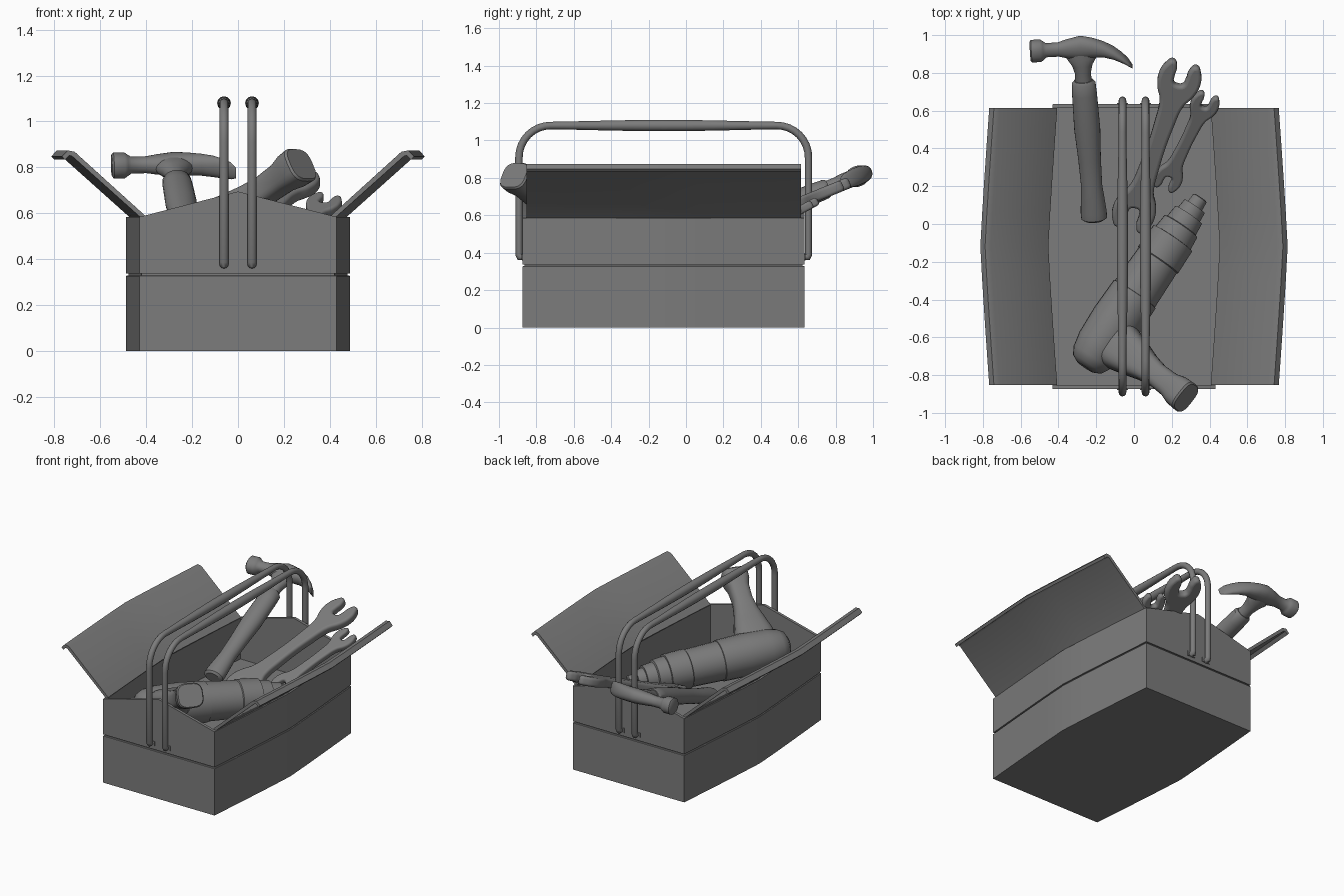
import bpy, bmesh, math
from mathutils import Vector, Matrix

if "Cube" in bpy.data.objects:
    bpy.data.objects.remove(bpy.data.objects["Cube"])

Y0, Y1 = -0.874, 0.634          # front and back of the box
YC, YH = (Y0 + Y1) / 2, (Y1 - Y0) / 2
GREY = bpy.data.materials.new("dark_grey")
GREY.diffuse_color = (0.2, 0.2, 0.2, 1)
GREY.use_nodes = True
GREY.node_tree.nodes["Principled BSDF"].inputs["Base Color"].default_value = GREY.diffuse_color


def bulge(y):
    return 0.057 * (1 - abs((y - YC) / YH) ** 1.12)


def loft(name, rings, closed=False, mat=None, angle=35):
    """Skin a list of equal point rings; cap the ends or close the loop."""
    bm = bmesh.new()
    vs = [[bm.verts.new(p) for p in r] for r in rings]
    n, m = len(rings[0]), len(rings)
    for i in range(m if closed else m - 1):
        a, b = vs[i], vs[(i + 1) % m]
        for k in range(n):
            bm.faces.new((a[k], a[(k + 1) % n], b[(k + 1) % n], b[k]))
    if not closed:
        bm.faces.new(vs[0][::-1])
        bm.faces.new(vs[-1])
    bmesh.ops.recalc_face_normals(bm, faces=bm.faces)
    me = bpy.data.meshes.new(name)
    bm.to_mesh(me)
    bm.free()
    ob = bpy.data.objects.new(name, me)
    bpy.context.collection.objects.link(ob)
    if mat:
        ob.matrix_world = mat
    smooth(ob, angle)
    return ob


def smooth(ob, angle=35):
    bpy.ops.object.select_all(action='DESELECT')
    ob.select_set(True)
    bpy.context.view_layer.objects.active = ob
    if ob.type == 'CURVE':
        bpy.ops.object.convert(target='MESH')
    bpy.ops.object.shade_smooth_by_angle(angle=math.radians(angle))
    bpy.context.object.data.materials.append(GREY)


def frame(origin, target, hint):
    """Local y runs from origin to target, local x follows the hint."""
    o = Vector(origin)
    y = (Vector(target) - o).normalized()
    h = Vector(hint)
    x = (h - y * h.dot(y)).normalized()
    m = Matrix((x, y, x.cross(y))).transposed().to_4x4()
    m.translation = o
    return m


def oval(a, b, power=1.0, n=24):
    """Superellipse points; power below 1 gives rounded rectangles."""
    out = []
    for i in range(n):
        t = math.tau * i / n
        c, s = math.cos(t), math.sin(t)
        out.append((a * math.copysign(abs(c) ** power, c), b * math.copysign(abs(s) ** power, s)))
    return out


def along_y(sections, power=1.0):
    return [[(u, y, v) for u, v in oval(a, b, power)] for y, a, b in sections]


def along_x(sections, power=0.9):
    return [[(x, yc + u, v) for u, v in oval(a, b, power)] for x, yc, a, b in sections]


# Box tiers with bowed sides
def outline(z, inset=0.0):
    ts = [-1 + 2 * i / 8 for i in range(9)]
    right = [(0.43 - inset + bulge(YC + YH * t), YC + (YH - inset) * t, z) for t in ts]
    return right + [(-x, y, z) for x, y, z in reversed(right)]


W = 0.02
loft("lower_tier", [outline(0), outline(0.326), outline(0.33, 0.004), outline(0.33, W), outline(0.3, W)])
loft("tier_seam", [outline(0.31, 0.01), outline(0.35, 0.01), outline(0.35, W), outline(0.31, W)], closed=True)
loft("upper_tier", [outline(0.337), outline(0.585), outline(0.585, W), outline(0.337, W)], closed=True)

# Gabled tops of the end walls
for nm, y in (("front_gable", Y0), ("back_gable", Y1 - W)):
    loft(nm, [[(-0.43, yy, 0.584), (0.43, yy, 0.584), (0, yy, 0.695)] for yy in (y, y + W)])

# Opened lids with a folded outer lip
LID = [(0.418, 0.578), (0.405, 0.592), (0.71, 0.868), (0.74, 0.874), (0.765, 0.848),
       (0.752, 0.834), (0.733, 0.852), (0.72, 0.848)]
for nm, s in (("left_lid", -1), ("right_lid", 1)):
    rings = []
    for i in range(9):
        y = -0.852 + 1.466 * i / 8
        rings.append([(s * (x + bulge(y) * 0.85), y, z) for x, z in LID])
    loft(nm, rings)

# Twin carrying handles with a thicker grip
def rod_path():
    ya, yb, top, r = -0.893, 0.655, 1.08, 0.17
    pts = [(ya + 0.04, 0.378, 1), (ya + 0.005, 0.378, 1), (ya, 0.39, 1)]
    for i in range(9):
        t = math.pi - math.pi / 2 * i / 8
        pts.append((ya + r + r * math.cos(t), top - r + r * math.sin(t), 1))
    for i in range(1, 12):
        f = i / 12
        pts.append((ya + r + (yb - ya - 2 * r) * f, top, 1 + 0.5 * math.sin(math.pi * f) ** 1.3))
    for i in range(9):
        t = math.pi / 2 * (1 - i / 8)
        pts.append((yb - r + r * math.cos(t), top - r + r * math.sin(t), 1))
    return pts + [(yb, 0.39, 1), (yb - 0.005, 0.378, 1), (yb - 0.04, 0.378, 1)]


for nm, x in (("left_handle", -0.061), ("right_handle", 0.061)):
    cu = bpy.data.curves.new(nm, 'CURVE')
    cu.dimensions = '3D'
    cu.bevel_depth, cu.bevel_resolution, cu.use_fill_caps = 0.02, 4, True
    pts = rod_path()
    sp = cu.splines.new('POLY')
    sp.points.add(len(pts) - 1)
    for p, (y, z, r) in zip(sp.points, pts):
        p.co, p.radius = (x, y, z, 1), r
    ob = bpy.data.objects.new(nm, cu)
    bpy.context.collection.objects.link(ob)
    smooth(ob, 50)
    for end, y in (("front", Y0), ("back", Y1)):
        loft(f"{nm}_{end}_bracket", [[(x + a * 0.03, yy, 0.378 + b * 0.016) for a, b in
             ((-1, -1), (1, -1), (1, 1), (-1, 1))] for yy in (y - 0.006, y + 0.006)])

# Claw hammer leaning over the back wall
H = frame((-0.21, 0.02, 0.45), (-0.28, 0.92, 0.81), (1, 0, 0))
loft("hammer_grip", along_y([(0, 0.05, 0.04), (0.012, 0.068, 0.053), (0.05, 0.069, 0.055), (0.2, 0.056, 0.048),
     (0.35, 0.06, 0.05), (0.52, 0.069, 0.056), (0.72, 0.066, 0.055), (0.785, 0.063, 0.052), (0.8, 0.05, 0.045)]), mat=H)
loft("hammer_neck", along_y([(0.78, 0.045, 0.04), (0.84, 0.042, 0.04), (0.89, 0.055, 0.045),
     (0.93, 0.08, 0.045), (1.0, 0.06, 0.04)]), mat=H)
loft("hammer_head", along_x([(-0.27, 0.985, 0.05, 0.045), (-0.262, 0.985, 0.06, 0.055),
     (-0.215, 0.985, 0.06, 0.055), (-0.2, 0.985, 0.05, 0.045), (-0.185, 0.985, 0.037, 0.036),
     (-0.12, 0.985, 0.038, 0.036), (-0.07, 0.985, 0.052, 0.042), (0, 0.987, 0.064, 0.048),
     (0.06, 0.982, 0.054, 0.048), (0.12, 0.968, 0.042, 0.048), (0.17, 0.945, 0.034, 0.048),
     (0.215, 0.913, 0.026, 0.044), (0.245, 0.885, 0.017, 0.038), (0.264, 0.86, 0.006, 0.025)]), mat=H, angle=45)

# Open-ended wrenches
HALF = [(0, -0.15), (0.26, -0.05), (0.34, 0.3), (0.36, 0.7), (0.55, 0.98), (0.78, 0.75),
        (0.93, 0.2), (0.82, -0.4), (0.52, -1.0)]


def wrench(name, a, b, R, shaft, thick):
    L = (Vector(b) - Vector(a)).length
    up = [(x * R, L + y * R) for x, y in HALF] + [(shaft, L - 2.1 * R)]
    right = up + [(x, L - y) for x, y in reversed(up)]
    pts = right + [(-x, y) for x, y in reversed(right[1:-1])]
    cu = bpy.data.curves.new(name, 'CURVE')
    cu.dimensions, cu.fill_mode = '2D', 'BOTH'
    cu.resolution_u = 5
    bev = thick * 0.3
    cu.extrude, cu.bevel_depth, cu.bevel_resolution, cu.offset = thick / 2 - bev, bev, 3, -bev * 0.6
    sp = cu.splines.new('BEZIER')
    sp.bezier_points.add(len(pts) - 1)
    for bp, (x, y) in zip(sp.bezier_points, pts):
        bp.co = (x, y, 0)
        bp.handle_left_type = bp.handle_right_type = 'AUTO'
    sp.use_cyclic_u = True
    ob = bpy.data.objects.new(name, cu)
    bpy.context.collection.objects.link(ob)
    ob.matrix_world = frame(a, b, (1, 0, 0))
    smooth(ob, 40)


wrench("large_wrench", (0.005, 0.08, 0.45), (0.235, 0.75, 0.725), 0.115, 0.045, 0.06)
wrench("small_wrench", (0.185, 0.25, 0.43), (0.37, 0.625, 0.635), 0.075, 0.03, 0.045)

# Power drill lying across the box
D = frame((0.352, 0.14, 0.44), (-0.22, -0.7, 0.52), (1, 0, 0))
PROFILE = [(0, 0.035), (0.005, 0.042), (0.055, 0.045), (0.056, 0.065), (0.11, 0.07), (0.111, 0.085),
           (0.18, 0.092), (0.185, 0.105), (0.26, 0.112), (0.262, 0.124), (0.4, 0.128), (0.405, 0.122),
           (0.62, 0.128), (0.622, 0.134), (0.8, 0.138), (0.95, 0.13), (1.03, 0.113), (1.07, 0.09), (1.09, 0.05)]
loft("drill_body", along_y([(y, r, r) for y, r in PROFILE]), mat=D)
G = frame((-0.15, -0.59, 0.51), (0.27, -0.915, 0.81), (0.566, 0.824, -0.06))
GRIP = [(0, 0.13, 0.1), (0.13, 0.128, 0.095), (0.22, 0.105, 0.08), (0.31, 0.08, 0.068), (0.4, 0.065, 0.062),
        (0.5, 0.068, 0.066), (0.555, 0.084, 0.078), (0.61, 0.087, 0.081), (0.62, 0.08, 0.074)]
loft("drill_grip", along_y(GRIP, 0.65), mat=G)
